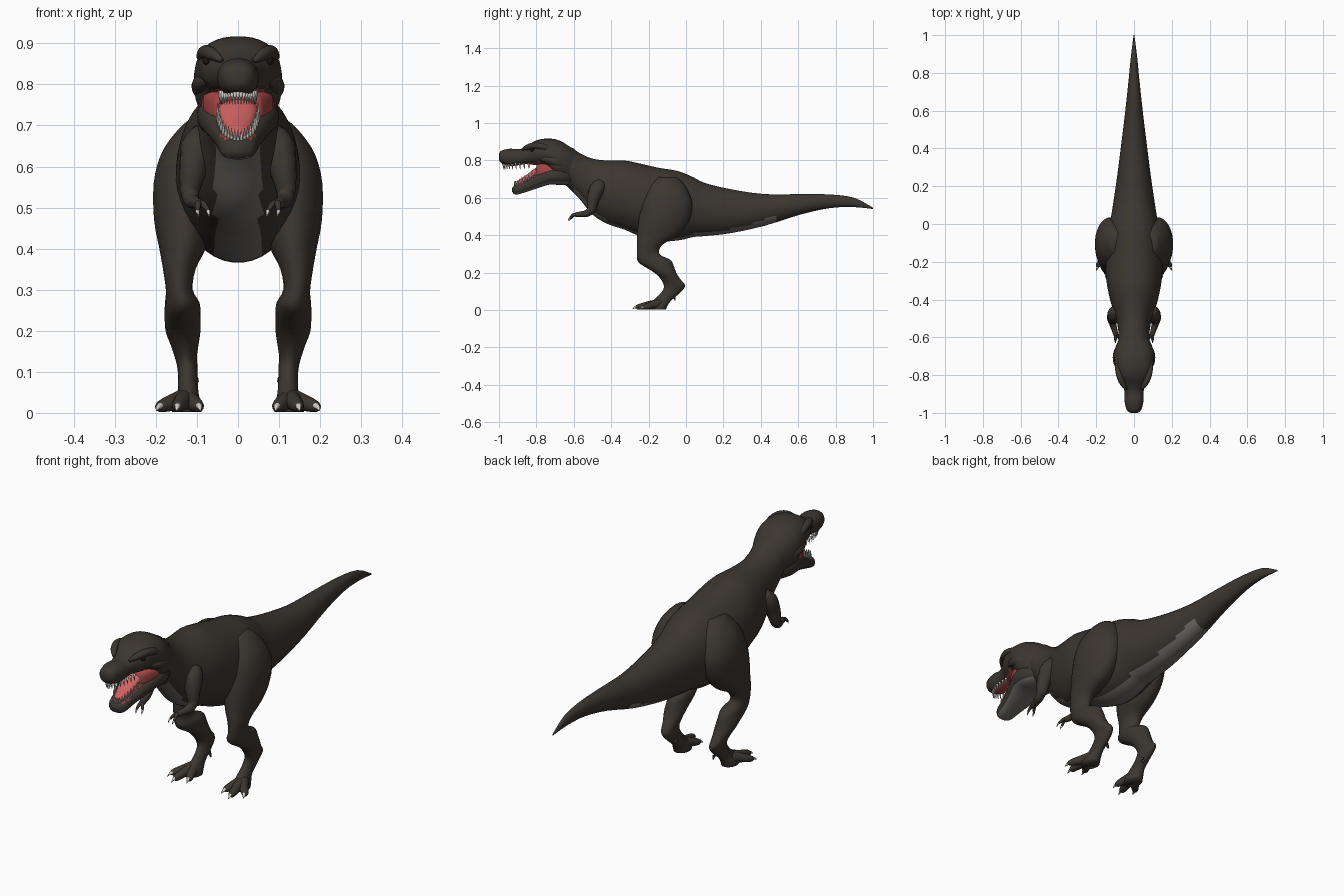
import bpy, bmesh, math
from mathutils import Vector as V

if "Cube" in bpy.data.objects:
    bpy.data.objects.remove(bpy.data.objects["Cube"])


def mat(name, c):
    m = bpy.data.materials.new(name)
    m.diffuse_color = (*c, 1)
    m.use_nodes = True
    m.node_tree.nodes["Principled BSDF"].inputs["Base Color"].default_value = m.diffuse_color
    return m


HIDE = mat("dark hide", (0.045, 0.037, 0.029))
BELLY = mat("pale belly", (0.16, 0.15, 0.135))
MOUTH = mat("mouth red", (0.38, 0.06, 0.06))
TONGUE = mat("tongue pink", (0.62, 0.12, 0.12))
IVORY = mat("tooth ivory", (0.62, 0.61, 0.56))
BLACK = mat("eye black", (0.01, 0.008, 0.006))


def finish(bm, name, mats, mirror=False, rule=None):
    bmesh.ops.recalc_face_normals(bm, faces=bm.faces)
    bm.normal_update()
    for f in bm.faces:
        f.smooth = True
        if rule:
            f.material_index = rule(f.calc_center_median(), f.normal)
    me = bpy.data.meshes.new(name)
    bm.to_mesh(me)
    bm.free()
    for m in mats:
        me.materials.append(m)
    ob = bpy.data.objects.new(name, me)
    bpy.context.collection.objects.link(ob)
    if mirror:
        ob.modifiers.new("mirror", 'MIRROR')
    return ob


def refine(rows, n):
    """Catmull-Rom interpolation of rows of numbers."""
    out = []
    for i in range(len(rows) - 1):
        a, b, c, d = (rows[max(0, min(len(rows) - 1, i + k))] for k in (-1, 0, 1, 2))
        for s in range(n):
            t = s / n
            out.append([q + .5 * t * (r - p + t * (2*p - 5*q + 4*r - w + t * (3*(q - r) + w - p)))
                        for p, q, r, w in zip(a, b, c, d)])
    return out + [list(rows[-1])]


def loft(name, rings, mats, seg=24, power=2, mirror=False, rule=None):
    """Skin a list of (centre, half axis u, half axis v) rings."""
    bm = bmesh.new()
    e = 2 / power
    loops = []
    for c, u, v in rings:
        loop = []
        for i in range(seg):
            a = 2 * math.pi * (i + .5) / seg
            ca, sa = math.cos(a), math.sin(a)
            loop.append(bm.verts.new(c + u * math.copysign(abs(ca) ** e, ca)
                                     + v * math.copysign(abs(sa) ** e, sa)))
        loops.append(loop)
    for p, q in zip(loops, loops[1:]):
        for i in range(seg):
            j = (i + 1) % seg
            bm.faces.new((p[i], p[j], q[j], q[i]))
    bm.faces.new(loops[0])
    bm.faces.new(loops[-1])
    return finish(bm, name, mats, mirror, rule)


def along_y(rows, n=3):      # rows of (y, top, bottom, half width)
    return [(V((0, y, (t + b) / 2)), V((max(w, .002), 0, 0)), V((0, 0, max((t - b) / 2, .002))))
            for y, t, b, w in refine(rows, n)]


def along_z(rows, n=3):      # rows of (z, x, half width, y front, y back)
    return [(V((x, (f + b) / 2, z)), V((w, 0, 0)), V((0, (b - f) / 2, 0)))
            for z, x, w, f, b in refine(rows, n)]


def sweep(rows, n=3):        # rows of (x, y, z, radius)
    pts = refine(rows, n)
    out = []
    for i, p in enumerate(pts):
        d = V(pts[min(i + 1, len(pts) - 1)][:3]) - V(pts[max(i - 1, 0)][:3])
        u = d.orthogonal() if abs(d.z) > .9 * d.length else d.cross(V((0, 0, 1)))
        u.normalize()
        r = max(p[3], .001)
        out.append((V(p[:3]), u * r, u.cross(d).normalized() * r))
    return out


# body, neck and tail
loft("body_and_tail", along_y([
    (-.70, .86, .72, .06), (-.62, .872, .645, .083), (-.57, .84, .595, .083),
    (-.50, .81, .51, .095), (-.42, .80, .46, .122), (-.33, .80, .43, .142),
    (-.26, .787, .40, .15), (-.15, .762, .367, .152), (-.04, .743, .372, .142),
    (.04, .71, .39, .122), (.10, .68, .395, .112), (.235, .647, .41, .092),
    (.42, .62, .45, .068), (.61, .62, .51, .045), (.77, .618, .545, .028),
    (.90, .60, .55, .015), (1.0, .547, .54, .002)]), [HIDE, BELLY], seg=40,
    rule=lambda c, n: int(abs(c.x) < .056 and n.z < -.25 and -.61 < c.y < .5))

# skull and upper jaw, palate red
loft("skull", along_y([
    (-1.0, .837, .802, .018), (-.985, .853, .783, .038), (-.94, .863, .77, .05),
    (-.89, .86, .775, .05), (-.85, .877, .78, .062), (-.81, .903, .775, .085),
    (-.76, .916, .768, .098), (-.70, .914, .70, .108), (-.65, .893, .685, .098),
    (-.59, .85, .68, .07)]), [HIDE, MOUTH], seg=32, power=2.3,
    rule=lambda c, n: int(n.z < -.8 and -.96 < c.y < -.74))

# lower jaw, red floor and pale underside
loft("lower_jaw", along_y([
    (-.61, .76, .67, .07), (-.67, .775, .668, .098), (-.73, .765, .67, .095),
    (-.79, .735, .652, .075), (-.85, .70, .632, .055), (-.90, .675, .618, .045),
    (-.92, .663, .62, .032), (-.93, .652, .634, .012)]), [HIDE, MOUTH, BELLY],
    seg=28, power=2.6,
    rule=lambda c, n: 1 if n.z > .7 and c.y > -.91 else 2 if n.z < -.75 else 0)

# cheek lining and tongue
loft("mouth_lining", along_y([
    (-.70, .79, .70, .09), (-.74, .79, .71, .085), (-.78, .783, .705, .068),
    (-.80, .775, .71, .055)], 2), [MOUTH], power=4)
loft("tongue", along_y([
    (-.74, .785, .735, .05), (-.80, .763, .715, .047), (-.85, .725, .68, .036),
    (-.89, .698, .665, .026), (-.905, .683, .668, .01)]), [TONGUE])

# teeth in two curved rows
bm = bmesh.new()


def cone(base, tip, r):
    d = tip - base
    m = d.to_track_quat('Z', 'Y').to_matrix().to_4x4()
    m.translation = (base + tip) / 2
    bmesh.ops.create_cone(bm, cap_ends=True, segments=6, radius1=r, radius2=.0005,
                          depth=d.length, matrix=m)


for i in range(19):
    a = math.radians(-85 + 170 * i / 18)
    up = V((.044 * math.sin(a), -.83 - .148 * math.cos(a), .785))
    cone(up, up + V((0, .004, -.034)), .006)
    y = -.79 - .125 * math.cos(a)
    lo = V((.049 * math.sin(a), y, .725 + (y + .79) * .56))
    cone(lo, lo + V((0, -.004, .036)), .006)
finish(bm, "teeth", [IVORY])


# brow ridges, eyes, nostrils
loft("brow_ridge", sweep([(.04, -.875, .858, .006), (.06, -.845, .872, .015),
                          (.078, -.80, .879, .017), (.085, -.75, .868, .016),
                          (.085, -.70, .85, .006)]), [HIDE], seg=14, mirror=True)
loft("cheek_bulge", sweep([(.075, -.78, .81, .008), (.085, -.74, .805, .022),
                           (.086, -.69, .79, .026), (.078, -.64, .76, .01)]),
     [HIDE], seg=16, mirror=True)


def ball(name, pos, r, m):
    b = bmesh.new()
    bmesh.ops.create_uvsphere(b, u_segments=12, v_segments=8, radius=r)
    bmesh.ops.translate(b, verts=b.verts, vec=pos)
    finish(b, name, [m], True)


ball("eye", (.076, -.822, .858), .011, BLACK)
ball("nostril", (.016, -.986, .838), .006, BLACK)

# hind legs from hip to ankle
loft("hind_leg", along_z([
    (.71, .09, .035, -.15, -.05), (.68, .10, .055, -.185, -.015),
    (.63, .115, .073, -.215, .015), (.56, .128, .078, -.238, .035),
    (.47, .13, .075, -.255, .015), (.40, .135, .057, -.263, -.04),
    (.35, .143, .04, -.263, -.125), (.30, .143, .033, -.263, -.142),
    (.27, .136, .042, -.262, -.085), (.245, .135, .044, -.243, -.068),
    (.20, .134, .043, -.17, -.052), (.165, .13, .034, -.135, -.03),
    (.135, .127, .027, -.12, -.005), (.11, .123, .025, -.122, -.014),
    (.08, .122, .024, -.145, -.045), (.05, .122, .026, -.178, -.08),
    (.02, .125, .035, -.20, -.10), (.002, .125, .036, -.20, -.107)]),
    [HIDE], mirror=True)

# three toes per foot, each with a claw, and a small rear spur
for name, tip in (("inner", (.097, -.225)), ("middle", (.146, -.255)), ("outer", (.187, -.215))):
    x, y = tip
    mx, my = (.127 + x) / 2, (-.15 + y) / 2
    loft(name + "_toe", sweep([(.127, -.14, .035, .026), (mx, my, .026, .021),
                               (x, y, .016, .015), (x + (x - mx) * .15, y - .012, .012, .008)]),
         [HIDE], seg=12, mirror=True)
    dx = (x - .127) * .2
    loft(name + "_toe_claw", sweep([(x, y - .004, .018, .009), (x + dx * .6, y - .018, .014, .006),
                                    (x + dx, y - .031, .005, .001)]), [IVORY], seg=8, mirror=True)
loft("rear_spur", sweep([(.112, -.085, .09, .012), (.105, -.066, .075, .010),
                         (.103, -.057, .05, .002)]), [HIDE], seg=8, mirror=True)

# small arms with two clawed fingers
loft("arm", sweep([(.085, -.45, .68, .03), (.098, -.475, .645, .042), (.11, -.497, .59, .033),
                   (.117, -.505, .54, .024), (.112, -.53, .517, .019),
                   (.102, -.565, .512, .015), (.095, -.59, .509, .013)]),
     [HIDE], seg=16, mirror=True)
for name, x, y, z in (("inner", .073, -.612, .492), ("outer", .099, -.62, .492)):
    loft(name + "_finger", sweep([(.096, -.58, .51, .010), ((.096 + x) / 2, y + .015, .508, .008),
                                  (x, y, z, .005)]), [HIDE], seg=10, mirror=True)
    loft(name + "_finger_claw", sweep([(x, y, z, .005), (x - .002, y - .008, z - .007, .003),
                                       (x - .003, y - .01, z - .015, .001)]),
         [IVORY], seg=8, mirror=True)
